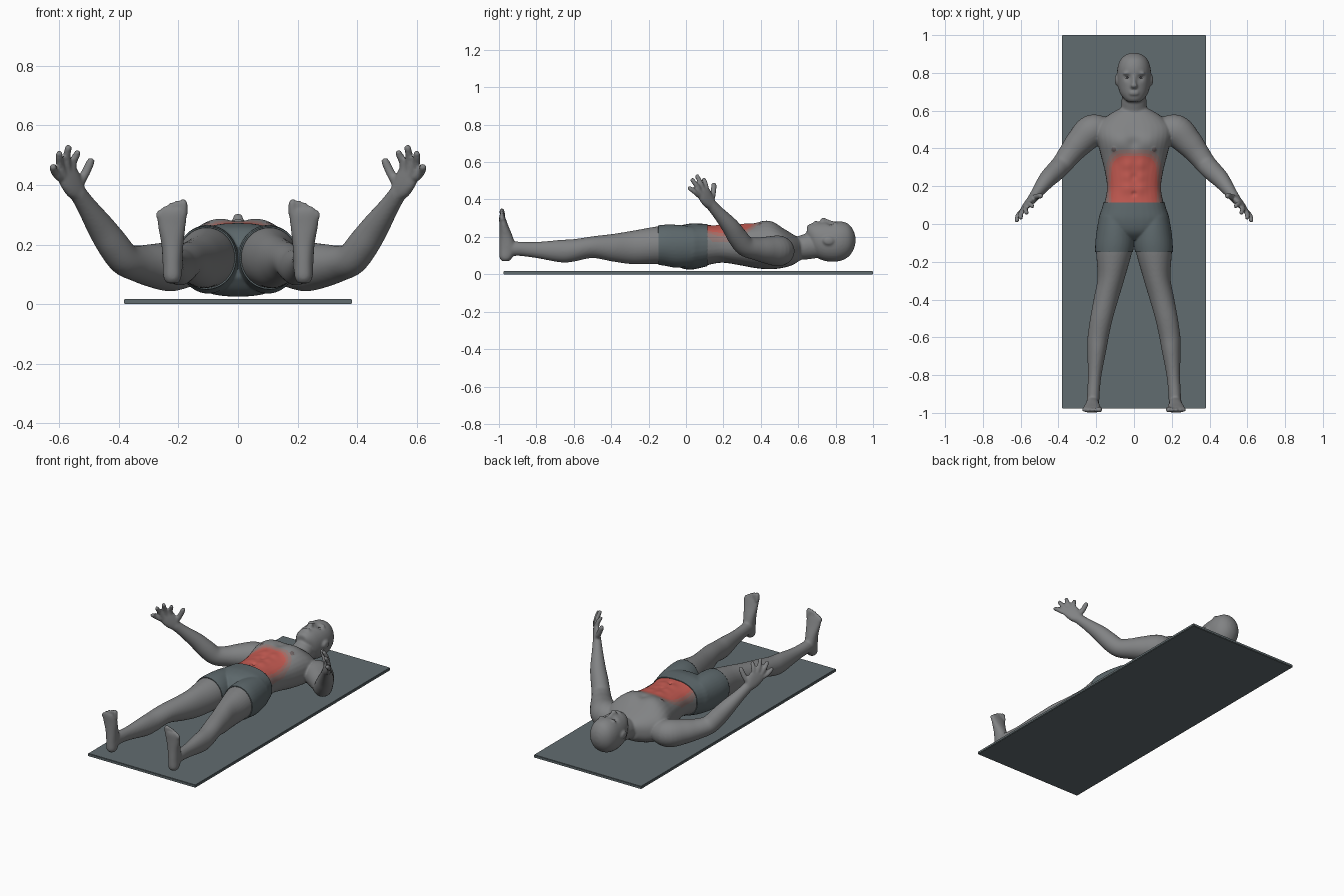
import bpy, bmesh, math
from mathutils import Vector, Matrix

cube = bpy.data.objects.get("Cube")
if cube:
    bpy.data.objects.remove(cube, do_unlink=True)

X, Y, Z = Vector((1, 0, 0)), Vector((0, 1, 0)), Vector((0, 0, 1))
ARM_SIDE = Vector((1, 1, 0))


def material(name, r, g, b):
    mat = bpy.data.materials.new(name)
    mat.use_nodes = True
    mat.diffuse_color = (r, g, b, 1)
    bsdf = next(n for n in mat.node_tree.nodes if n.type == 'BSDF_PRINCIPLED')
    bsdf.inputs["Base Color"].default_value = (r, g, b, 1)
    bsdf.inputs["Roughness"].default_value = 0.7
    return mat


skin = material("grey skin", .22, .225, .23)
slate = material("slate mat", .12, .15, .16)
cloth = material("slate cloth", .11, .14, .15)
red = material("abdomen red", .56, .105, .085)
red_mid = material("faded red", .40, .15, .13)
red_soft = material("pale red", .29, .19, .18)
areola = material("areola", .15, .12, .12)
eye_white = material("eye white", .45, .45, .45)
pupil = material("pupil", .04, .04, .045)


def make_object(name, bm, mats, smooth=True):
    mesh = bpy.data.meshes.new(name)
    bm.to_mesh(mesh)
    bm.free()
    for mat in mats:
        mesh.materials.append(mat)
    if smooth:
        mesh.polygons.foreach_set("use_smooth", [True] * len(mesh.polygons))
    obj = bpy.data.objects.new(name, mesh)
    bpy.context.collection.objects.link(obj)
    return obj


def catmull(rows, steps):
    """Smoothly interpolate rows of section values."""
    rows = [Vector(r) for r in rows]
    out = []
    for i in range(len(rows) - 1):
        a, b, c, d = rows[max(i - 1, 0)], rows[i], rows[i + 1], rows[min(i + 2, len(rows) - 1)]
        for k in range(steps):
            t = k / steps
            out.append(b + (c - a) * (t / 2) + (a * 2 - b * 5 + c * 4 - d) * (t * t / 2)
                       + (b * 3 - a - c * 3 + d) * (t ** 3 / 2))
    return out + [rows[-1]]


def loft(bm, rows, axis=None, side=X, power=2.0, both=False, steps=5, count=32):
    """Skin elliptical sections (x, y, z, half width, half depth)."""
    rows = catmull(rows, steps)
    centres = [Vector(r[:3]) for r in rows]
    for sign in ((1, -1) if both else (1,)):
        rings = []
        for i, row in enumerate(rows):
            t = axis or (centres[min(i + 1, len(rows) - 1)] - centres[max(i - 1, 0)]).normalized()
            u = (side - t * side.dot(t)).normalized()
            v = t.cross(u)
            ring = []
            for k in range(count):
                ang = math.tau * k / count
                c, s = math.cos(ang), math.sin(ang)
                c = math.copysign(abs(c) ** (2 / power), c)
                s = math.copysign(abs(s) ** (2 / power), s)
                p = centres[i] + u * (c * row[3]) + v * (s * row[4])
                ring.append(bm.verts.new((p.x * sign, p.y, p.z)))
            rings.append(ring)
        for a, b in zip(rings, rings[1:]):
            for k in range(count):
                bm.faces.new((a[k - 1], a[k], b[k], b[k - 1]))
        bm.faces.new(rings[0])
        bm.faces.new(rings[-1])


def trunk(bm, rows, power):
    """Loft along y from rows (y, half width, low z, high z)."""
    loft(bm, [(0, y, (lo + hi) / 2, w, (hi - lo) / 2) for y, w, lo, hi in rows], Y, X, power)


def digit(bm, base, mid, tip, r, side):
    """Finger or toe, rounded at the tip."""
    base, mid, tip = Vector(base), Vector(mid), Vector(tip)
    end = tip - (tip - mid).normalized() * r * .5
    loft(bm, [(*base, r, r), (*mid, r, r), (*end, r * .85, r * .85), (*tip, r * .4, r * .4)],
         None, side, 2, True, 4, 14)


def ball(bm, centre, radii):
    bmesh.ops.create_uvsphere(bm, u_segments=20, v_segments=12, radius=1,
                              matrix=Matrix.Translation(centre) @ Matrix.Diagonal((*radii, 1)))


body = bmesh.new()
# Torso, neck and head
trunk(body, [(-.08, .06, .09, .21), (-.04, .15, .045, .25), (.02, .182, .03, .266), (.08, .166, .04, .266),
             (.14, .15, .055, .262), (.2, .143, .062, .26), (.28, .155, .05, .262), (.36, .175, .035, .272),
             (.42, .19, .028, .28), (.47, .2, .028, .272), (.52, .195, .035, .245), (.57, .145, .05, .215),
             (.61, .08, .075, .19)], 2.4)
trunk(body, [(.5, .1, .06, .21), (.58, .073, .075, .2), (.65, .066, .08, .22), (.72, .06, .09, .22)], 2)
trunk(body, [(.646, .03, .205, .255), (.66, .05, .16, .268), (.69, .073, .1, .277), (.73, .085, .075, .28),
             (.78, .09, .067, .283), (.83, .087, .073, .283), (.87, .072, .095, .268), (.895, .045, .13, .235),
             (.906, .015, .165, .2)], 2.1)
# Nose, lips and ears
loft(body, [(0, .795, .274, .009, .008), (0, .75, .284, .011, .014), (0, .731, .288, .018, .017),
            (0, .716, .278, .012, .01)], Y)
for y in (.688, .699):
    ball(body, (0, y, .274), (.026, .007, .012))
for s in (1, -1):
    ball(body, (s * .091, .762, .18), (.011, .03, .024))
    ball(body, (s * .034, .797, .27), (.026, .009, .014))
# Arms
loft(body, [(.14, .5, .125, .06, .06), (.22, .495, .125, .085, .082), (.29, .43, .13, .074, .072),
            (.34, .37, .137, .062, .06), (.382, .315, .152, .055, .055), (.42, .275, .2, .052, .054),
            (.46, .235, .258, .046, .047), (.51, .17, .332, .032, .034), (.54, .13, .377, .025, .031)],
     None, ARM_SIDE, 2, True)
# Hands
loft(body, [(.535, .137, .37, .024, .03), (.552, .117, .395, .022, .04), (.567, .1, .425, .018, .046),
            (.58, .085, .45, .012, .042)], None, ARM_SIDE, 2.3, True)
first, last = Vector((.557, .11, .446)), Vector((.597, .066, .422))
tips = [(.534, .092, .515), (.568, .055, .533), (.6, .028, .512), (.622, .01, .466)]
for i, tip in enumerate(tips):
    base = first.lerp(last, i / 3)
    mid = base.lerp(Vector(tip), .5) + Vector((.006, .004, 0))
    digit(body, base, mid, tip, .0135, ARM_SIDE)
digit(body, (.54, .135, .39), (.512, .146, .44), (.489, .15, .489), .0155, ARM_SIDE)
# Legs
loft(body, [(.1, .04, .15, .08, .1), (.1, -.05, .15, .095, .11), (.105, -.14, .156, .096, .102),
            (.12, -.28, .144, .073, .09), (.146, -.39, .142, .066, .074), (.172, -.5, .145, .06, .058),
            (.19, -.6, .128, .056, .06), (.197, -.67, .124, .05, .06), (.208, -.8, .13, .036, .043),
            (.215, -.9, .137, .033, .038), (.217, -.96, .135, .033, .045)], Y, X, 2, True)
# Feet
loft(body, [(.22, -.965, .07, .018, .018), (.22, -.963, .09, .03, .034), (.22, -.955, .14, .033, .044),
            (.22, -.962, .2, .037, .036), (.222, -.974, .26, .046, .024), (.222, -.982, .3, .05, .017),
            (.222, -.985, .318, .045, .012)], Z, X, 2.2, True)
for i in range(5):
    x, top = .183 + i * .0205, .352 - .0025 * i * i
    digit(body, (x, -.98, .3), (x, -.983, top - .02), (x, -.986, top), .0145 if i == 0 else .0105, X)
bmesh.ops.recalc_face_normals(body, faces=body.faces)

# Fuse the parts into one smooth skin
rough = make_object("body_rough", body, [])
remesh = rough.modifiers.new("fuse", 'REMESH')
remesh.mode, remesh.voxel_size = 'VOXEL', .0065
soften = rough.modifiers.new("soften", 'SMOOTH')
soften.factor, soften.iterations = .5, 4
bpy.context.view_layer.update()
fused = bpy.data.meshes.new_from_object(rough.evaluated_get(bpy.context.evaluated_depsgraph_get()))
bm = bmesh.new()
bm.from_mesh(fused)
bpy.data.objects.remove(rough, do_unlink=True)
bpy.data.meshes.remove(fused)

# Muscle and face relief: x, y, height, spread
relief = [(.08, .44, .012, .045), (0, .43, -.008, .02), (.107, .395, .005, .008), (0, .16, -.009, .008),
          (.034, .776, -.011, .013), (0, .25, -.004, .012), (.09, .33, -.004, .03)]
relief += [(.036, y, .007, .022) for y in (.19, .25, .31)]
for v in bm.verts:
    x, y, z = v.co
    if z > .17 and y > .1 and abs(x) < .25 and v.normal.z > 0:
        v.co.z += sum(h * math.exp(-((abs(x) - px) ** 2 + (y - py) ** 2) / (2 * w * w))
                      for px, py, h, w in relief) * min(1, v.normal.z * 2)

# Clean cuts at the waistband and hems
HEM, WAIST = -.148, .114
for y in (HEM, WAIST):
    bmesh.ops.bisect_plane(bm, geom=bm.verts[:] + bm.edges[:] + bm.faces[:], plane_co=(0, y, 0), plane_no=Y)
bm.normal_update()

# Red abdomen fading into the skin
for f in bm.faces:
    x, y, z = f.calc_center_median()
    f.material_index = 0
    if WAIST < y < .5 and z > .17 and abs(x) < .25 and f.normal.z > 0:
        d = ((x / .122) ** 4 + ((y - .2) / .16) ** 4) ** .25
        f.material_index = 1 if d < 1 else 2 if d < 1.1 else 3 if d < 1.22 else 0
        if math.hypot(abs(x) - .107, y - .395) < .013:
            f.material_index = 4


def in_shorts(f):
    c = f.calc_center_median()
    return HEM < c.y < WAIST and abs(c.x) < .3


# Shorts lifted off the skin
shorts_bm = bm.copy()
bmesh.ops.delete(shorts_bm, geom=[f for f in shorts_bm.faces if not in_shorts(f)], context='FACES')
shorts = make_object("shorts", shorts_bm, [cloth])
shell = shorts.modifiers.new("cloth", 'SOLIDIFY')
shell.thickness, shell.offset = .005, 1
make_object("body", bm, [skin, red, red_mid, red_soft, areola])

# Eyes
for name, s in (("left_eye", 1), ("right_eye", -1)):
    eye = bmesh.new()
    ball(eye, (s * .034, .776, .254), (.016, .011, .014))
    for f in eye.faces:
        c = f.calc_center_median()
        f.material_index = int(c.z > .254 and math.hypot(c.x - s * .034, c.y - .776) < .006)
    make_object(name, eye, [eye_white, pupil])

# Floor mat
mat_bm = bmesh.new()
bmesh.ops.create_cube(mat_bm, size=1, matrix=Matrix.Translation((0, .0115, .009))
                      @ Matrix.Diagonal((.764, 1.977, .018, 1)))
bmesh.ops.bevel(mat_bm, geom=mat_bm.edges[:], offset=.003, segments=2, affect='EDGES')
make_object("mat", mat_bm, [slate], False)
